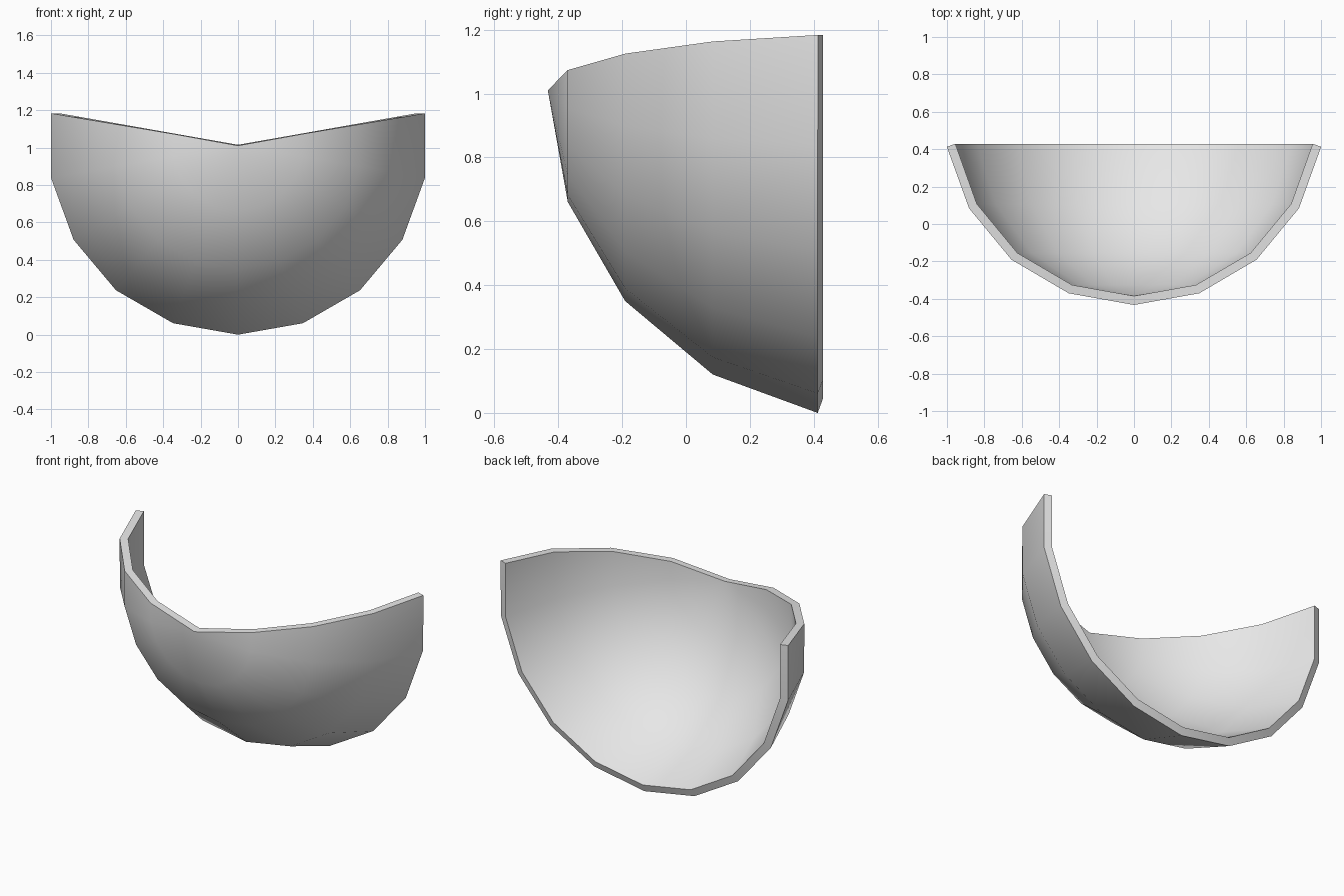
import bpy
import bmesh
from math import sin, cos, radians
from mathutils import Vector

cube = bpy.data.objects.get("Cube")
if cube:
    bpy.data.objects.remove(cube, do_unlink=True)

RADIUS = 0.985
THICKNESS = 0.048
STEP = 20
CENTRE = Vector((0, 0.6, 1.015))

# Single grey material
grey = bpy.data.materials.new("plain grey")
grey.use_nodes = True
colour = (0.8, 0.8, 0.8, 1)
grey.diffuse_color = colour
grey.node_tree.nodes["Principled BSDF"].inputs["Base Color"].default_value = colour


def on_sphere(tilt, turn):
    """Point on the sphere: tilt away from the front pole, turn away from straight down."""
    t, a = radians(tilt), radians(turn)
    return CENTRE + RADIUS * Vector((sin(t) * sin(a), -cos(t), -sin(t) * cos(a)))


# Inner surface of the shell: a sphere sector fanned round its front pole
bm = bmesh.new()
pole = bm.verts.new(on_sphere(0, 0))
strips = [[pole] + [bm.verts.new(on_sphere(tilt, turn)) for tilt in range(STEP, 81, STEP)]
          for turn in range(-100, 101, STEP)]
for a, b in zip(strips, strips[1:]):
    bm.faces.new((pole, a[1], b[1]))
    for i in range(1, len(a) - 1):
        bm.faces.new((a[i], a[i + 1], b[i + 1], b[i]))

mesh = bpy.data.meshes.new("curved_shell")
bm.to_mesh(mesh)
bm.free()
mesh.materials.append(grey)
shell = bpy.data.objects.new("curved_shell", mesh)
bpy.context.collection.objects.link(shell)

# Wall thickness, grown outwards
wall = shell.modifiers.new("wall", 'SOLIDIFY')
wall.thickness = THICKNESS
wall.offset = 1

# Smooth bowl with crisp rim
bpy.ops.object.select_all(action='DESELECT')
shell.select_set(True)
bpy.context.view_layer.objects.active = shell
bpy.ops.object.modifier_apply(modifier=wall.name)
bpy.ops.object.shade_smooth_by_angle(angle=radians(35))
